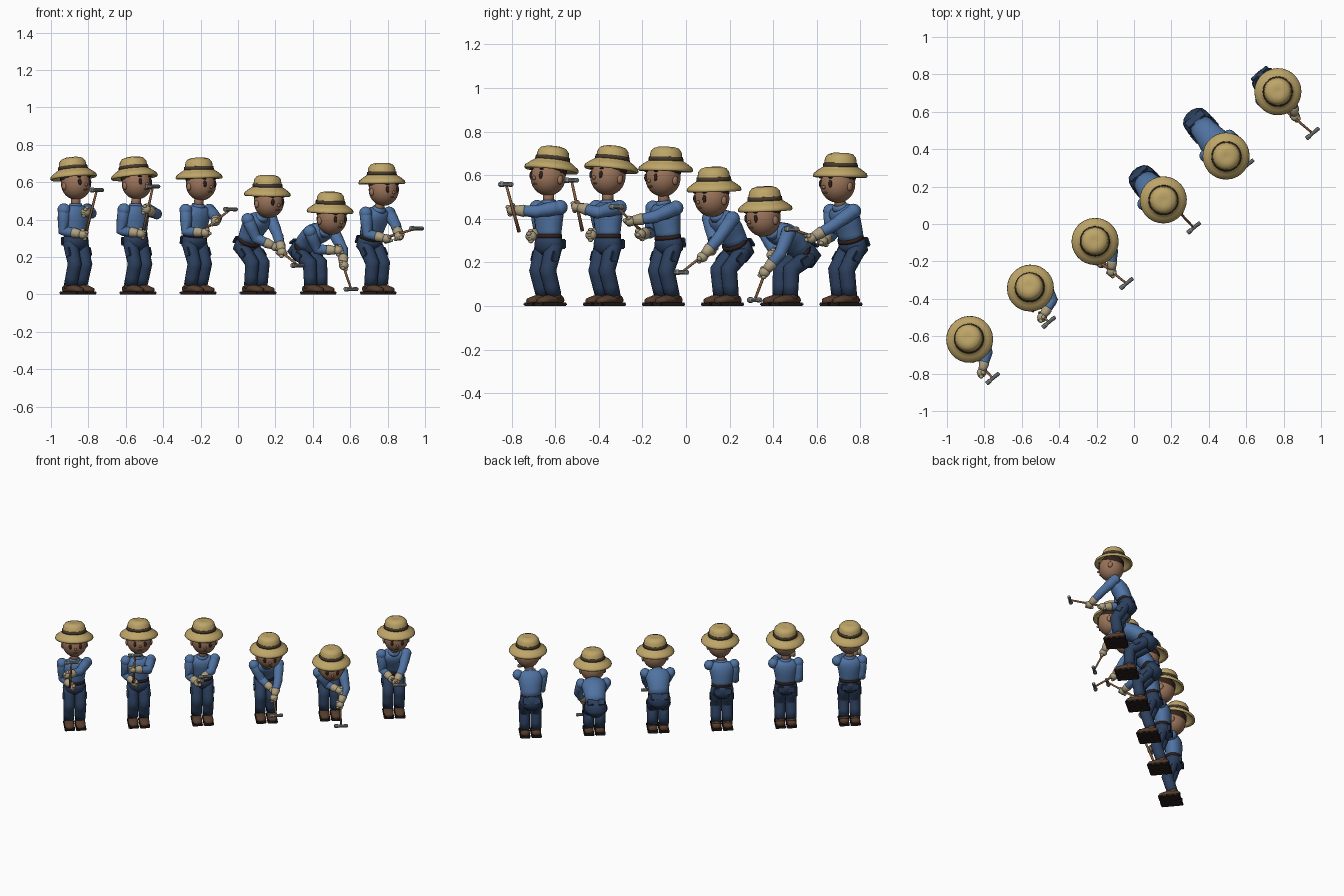
import bpy, bmesh, math
from mathutils import Vector as V, Matrix

if "Cube" in bpy.data.objects:
    bpy.data.objects.remove(bpy.data.objects["Cube"])

COL = dict(straw=(.52, .38, .14), band=(.06, .04, .025), skin=(.32, .17, .10), shirt=(.08, .17, .36),
           pants=(.025, .05, .11), glove=(.42, .35, .22), boot=(.09, .045, .025), sole=(.02, .012, .01),
           wood=(.25, .11, .05), metal=(.25, .27, .27), dark=(.03, .015, .012), lips=(.22, .09, .06))
MAT = {}
for k, c in COL.items():
    MAT[k] = bpy.data.materials.new(k)
    MAT[k].diffuse_color = (*c, 1)

M = Matrix()          # local-to-world frame of the figure being built


def finish(name, bm, mat, mtx=None, smooth=True):
    bmesh.ops.recalc_face_normals(bm, faces=bm.faces)
    me = bpy.data.meshes.new(name)
    bm.to_mesh(me)
    bm.free()
    for p in me.polygons:
        p.use_smooth = smooth
    me.materials.append(MAT[mat])
    ob = bpy.data.objects.new(name, me)
    ob.matrix_world = M if mtx is None else mtx
    bpy.context.collection.objects.link(ob)
    return ob


def tube(name, pts, radii, mat, side=(1, 0, 0), n=14, smooth=True):
    """Loft of elliptical rings along a path; radii are numbers or (side, depth) pairs."""
    pts = [V(p) for p in pts]
    bm, rings = bmesh.new(), []
    for i, p in enumerate(pts):
        t = (pts[min(i + 1, len(pts) - 1)] - pts[max(i - 1, 0)]).normalized()
        u = V(side)
        u = (u - t * u.dot(t)).normalized()
        v = t.cross(u)
        r = radii[i] if isinstance(radii[i], tuple) else (radii[i], radii[i])
        rings.append([bm.verts.new(p + u * r[0] * math.cos(2 * math.pi * k / n) + v * r[1] * math.sin(2 * math.pi * k / n))
                      for k in range(n)])
    for a, b in zip(rings, rings[1:]):
        for k in range(n):
            bm.faces.new((a[k], a[(k + 1) % n], b[(k + 1) % n], b[k]))
    bm.faces.new(rings[0][::-1])
    bm.faces.new(rings[-1])
    return finish(name, bm, mat, None, smooth)


def ball(name, c, r, mat, mtx=None, seg=16):
    bm = bmesh.new()
    bmesh.ops.create_uvsphere(bm, u_segments=seg, v_segments=seg * 3 // 4, radius=1,
                              matrix=Matrix.Translation(c) @ Matrix.Diagonal((*r, 1)))
    return finish(name, bm, mat, mtx)


def box(name, c, s, mat, mtx=None, bev=.004):
    bm = bmesh.new()
    bmesh.ops.create_cube(bm, size=1, matrix=Matrix.Translation(c) @ Matrix.Diagonal((*s, 1)))
    bmesh.ops.bevel(bm, geom=bm.edges[:], offset=bev, segments=2, affect='EDGES')
    return finish(name, bm, mat, mtx, False)


def lathe(name, prof, mat, mtx, n=28):
    bm = bmesh.new()
    vs = [bm.verts.new((r, 0, z)) for r, z in prof]
    es = [bm.edges.new(e) for e in zip(vs, vs[1:])]
    bmesh.ops.spin(bm, geom=vs + es, cent=(0, 0, 0), axis=(0, 0, 1), angle=2 * math.pi, steps=n)
    bmesh.ops.remove_doubles(bm, verts=bm.verts, dist=1e-5)
    return finish(name, bm, mat, mtx)


def joint(a, b, length, hint):
    """Middle joint of a two-bone limb bent toward the hint."""
    d = b - a
    h = V(hint)
    h = (h - d * h.dot(d) / d.length_squared).normalized()
    return (a + b) / 2 + h * math.sqrt(max(length ** 2 - d.length_squared / 4, .0001))


def limb(name, a, m, b, r, mat, side):
    pts = [a.lerp(m, -.16), a, a.lerp(m, .5), a.lerp(m, .85), m, m.lerp(b, .15), m.lerp(b, .6), b]
    tube(name, pts, [r[0] * .6, r[0], r[0] * .97, r[1], r[1] * 1.04, r[1], (r[1] + r[2]) / 2, r[2]], mat, side)


# Pose: hip (y,z), neck (y,z), head, hat tilt, then world hammer head, left hand, right hand, handle end
POSES = [
    ((.02, .29), (.02, .475), (0, .017, .592), 8, (-.755, -.825, .558), (-.815, -.795, .44), (-.83, -.71, .32), (-.81, -.765, .34)),
    ((.02, .29), (.02, .475), (.005, .017, .594), 8, (-.455, -.525, .577), (-.492, -.50, .455), (-.52, -.435, .325), (-.505, -.475, .345)),
    ((.03, .288), (0, .472), (.01, -.012, .588), 2, (-.04, -.318, .455), (-.12, -.255, .39), (-.175, -.21, .33), (-.2, -.19, .33)),
    ((.09, .265), (-.03, .415), (.012, -.075, .495), -2, (.32, -.02, .155), (.235, .075, .225), (.2, .115, .255), (.165, .145, .285)),
    ((.13, .24), (-.055, .34), (0, -.112, .405), -3, (.605, .315, .028), (.565, .36, .155), (.535, .395, .235), (.525, .405, .265)),
    ((.07, .28), (-.005, .455), (.013, -.03, .56), 1, (.955, .485, .353), (.862, .575, .312), (.795, .625, .298), (.76, .65, .295)),
]


def figure(i, hip, neck, head, tilt, H, L, R, E):
    global M
    M = Matrix.Translation((-.855 + .321 * i, -.645 + .271 * i, 0)) @ Matrix.Rotation(math.radians(40), 4, 'Z')
    inv = M.inverted()
    H, L, R, E = (inv @ V(p) for p in (H, L, R, E))
    hip, neck, head = V((0, *hip)), V((0, *neck)), V(head)
    up = (neck - hip).normalized()
    back = V((1, 0, 0)).cross(up)

    # Boots and legs
    for s, w in ((1, 'left'), (-1, 'right')):
        x = s * .037
        box(w + '_sole', (x, 0, .008), (.068, .146, .016), 'sole')
        tube(w + '_boot', [(x, .068, .024), (x, .055, .028), (x, .01, .032), (x, -.03, .027), (x, -.06, .023), (x, -.071, .02)],
             [(.018, .012), (.031, .022), (.032, .026), (.033, .021), (.028, .016), (.014, .009)], 'boot')
        tube(w + '_boot_collar', [(x, .024, .03), (x, .022, .062)], [.033, .031], 'boot')
        a, b = hip + V((x, 0, -.015)), V((x, .02, .05))
        k = joint(a, b, .118, (0, -1, 0))
        limb(w + '_leg', a, k, b, (.04, .037, .035), 'pants', (1, 0, 0))
        # Thigh pocket and rear pocket
        c = a.lerp(k, .45)
        th = Matrix((V((1, 0, 0)), V((1, 0, 0)).cross((a - k).normalized()), (a - k).normalized())).transposed().to_4x4()
        box(w + '_side_pocket', (s * .036, .006, 0), (.012, .04, .05), 'pants', M @ Matrix.Translation(c) @ th)
        body = Matrix((V((1, 0, 0)), back * -1, up)).transposed().to_4x4()
        body = body if back.y < 0 else Matrix((V((1, 0, 0)), up.cross(V((1, 0, 0))), up)).transposed().to_4x4()
        rear = 1 if body.col[1].y > 0 else -1
        box(w + '_rear_pocket', (s * .035, rear * .052, -.005), (.042, .014, .045), 'pants', M @ Matrix.Translation(hip) @ body)

    # Pelvis, belt and shirt
    down = hip + V((0, 0, -.045)) - up * .01
    tube('trousers_seat', [down, hip - up * .03, hip, hip + up * .03], [(.045, .035), (.074, .055), (.075, .058), (.068, .052)], 'pants')
    tube('belt', [hip + up * .022, hip + up * .04], [(.071, .055), (.069, .054)], 'dark')
    T = neck - hip
    rear_dir = V((0, up.z, -up.y))
    bend = rear_dir * .25 * (hip.y - neck.y) * .5
    f = [.1, .3, .5, .7, .86, .96, 1.02]
    tube('shirt', [hip + T * q + bend * math.sin(math.pi * min(q, 1)) for q in f],
         [(.066, .05), (.068, .053), (.074, .056), (.082, .057), (.083, .052), (.062, .042), (.03, .028)], 'shirt', n=18)
    tube('neck', [neck - up * .02, neck.lerp(head, .6)], [.027, .025], 'skin')
    tube('collar', [neck - up * .012, neck + up * .012], [(.042, .038), (.034, .032)], 'shirt')

    # Arms with gloves
    for s, w, hand in ((1, 'left', L), (-1, 'right', R)):
        a = hip + T * .88 + bend * .4 + V((s * .082, 0, 0))
        hint = (1, -.2, -.4) if s > 0 else (-.5, 1, -.4)
        e = joint(a, hand, .113, hint)
        d = (hand - e).normalized()
        side = (a - e).cross(hand - e).normalized()
        ball(w + '_shoulder', a, (.034, .035, .034), 'shirt')
        limb(w + '_sleeve', a, e, hand - d * .03, (.033, .028, .022), 'shirt', side)
        tube(w + '_glove_cuff', [hand - d * .06, hand - d * .052, hand - d * .03, hand - d * .012],
             [.026, .028, .024, .021], 'glove', side)
        ball(w + '_glove', hand, (.026, .026, .024), 'glove')
        grip = (H - E).normalized()
        out = (d - grip * d.dot(grip)).normalized()
        for q in (-.018, -.006, .006, .018):
            ball(w + '_glove_finger', hand + grip * q + out * .017, (.012, .012, .010), 'glove', seg=8)
        ball(w + '_glove_thumb', hand + grip * .022 - out * .006, (.011, .013, .011), 'glove', seg=8)

    # Hammer
    tube('hammer_handle', [E, E.lerp(H, .4), H], [.0085, .007, .006], 'wood', n=8)
    tube('hammer_head', [H + V((q, 0, 0)) for q in (-.045, -.04, -.022, -.015, .015, .022, .04, .045)],
         [.010, .013, .013, .010, .010, .011, .011, .008], 'metal', (0, 0, 1), 10, False)

    # Head and face
    F = M @ Matrix.Translation(head) @ Matrix.Rotation(math.radians(-tilt), 4, 'X')
    ball('head', (0, 0, 0), (.08, .082, .086), 'skin', F, 24)
    ball('hair', (0, .008, .034), (.079, .078, .055), 'dark', F)
    ball('nose', (0, -.083, -.016), (.008, .010, .009), 'skin', F, 8)
    ball('mouth', (0, -.073, -.042), (.015, .004, .004), 'lips', F, 8)
    for s, w in ((1, 'left'), (-1, 'right')):
        ball(w + '_eye', (s * .034, -.073, .0), (.011, .006, .018), 'dark', F, 10)
        ball(w + '_eyebrow', (s * .034, -.072, .028), (.014, .006, .004), 'dark', F, 8)
        ball(w + '_ear', (s * .079, .008, -.012), (.010, .016, .021), 'skin', F, 10)

    # Straw hat with dark band
    G = F @ Matrix.Translation((0, .015, .04))
    lathe('straw_hat', [(0, .088), (.078, .03), (.105, .004), (.121, -.010), (.126, -.004), (.122, .009), (.1, .026), (.078, .04),
                        (.075, .055), (.071, .08), (.058, .096), (.035, .103), (.015, .101), (0, .1)], 'straw', G)
    lathe('hat_band', [(.07, .036), (.081, .037), (.0785, .056), (.07, .057)], 'band', G)


for i, p in enumerate(POSES):
    figure(i, *p)

for m in bpy.data.materials:
    if m.users and not m.is_grease_pencil:
        m.use_nodes = True
        m.node_tree.nodes["Principled BSDF"].inputs["Base Color"].default_value = m.diffuse_color
